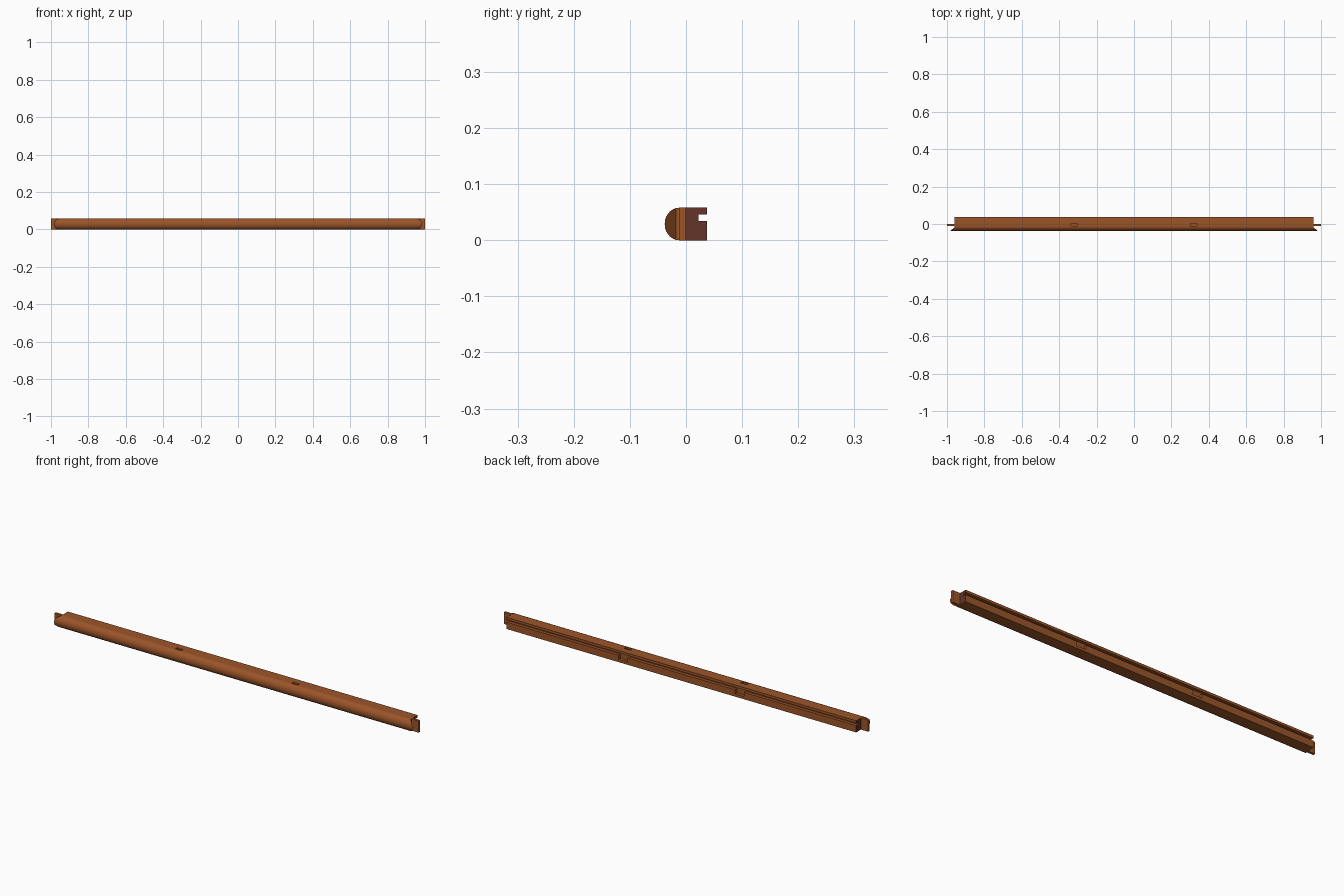
import bpy, bmesh, math

if "Cube" in bpy.data.objects:
    bpy.data.objects.remove(bpy.data.objects["Cube"])

H = 0.058            # rail height
SHOULDER = 0.96      # x of the square shoulders
MITRE_Y = -0.018     # where the mitred moulding begins


def material(name, rgb):
    m = bpy.data.materials.new(name)
    m.diffuse_color = (*rgb, 1)
    m.use_nodes = True
    m.node_tree.nodes["Principled BSDF"].inputs["Base Color"].default_value = m.diffuse_color
    return m


wood = material("warm brown wood", (0.33, 0.09, 0.022))
grain = material("dark end wood", (0.125, 0.033, 0.022))


def box(name, x0, x1, y0, y1, z0, z1):
    bpy.ops.mesh.primitive_cube_add(size=1, location=((x0 + x1) / 2, (y0 + y1) / 2, (z0 + z1) / 2))
    o = bpy.context.object
    o.name = name
    o.scale = (abs(x1 - x0), y1 - y0, z1 - z0)
    bpy.ops.object.transform_apply(location=True, rotation=False, scale=True)
    o.data.materials.append(wood)
    return o


# Rail profile (y, z): rounded nose, then square back with a panel groove
a0 = math.acos(0.006 / 0.026)
steps = 12
nose = []
for i in range(steps + 1):
    a = a0 - 2 * a0 * i / steps
    nose.append((-0.012 - 0.026 * math.cos(a), H / 2 - H / 2 * math.sin(a)))
back = [(-0.012, H), (0, H), (0.037, H), (0.037, 0.046), (0.022, 0.046),
        (0.022, 0.034), (0.037, 0.034), (0.037, 0), (0, 0), (-0.012, 0)]
profile = nose + back
n = len(profile)
k = len(nose)


def end_x(y):
    return SHOULDER + max(0, MITRE_Y - y) * 1.2


bm = bmesh.new()
ends = [[bm.verts.new((s * end_x(y), y, z)) for y, z in profile] for s in (-1, 1)]
for i in range(n):
    j = (i + 1) % n
    bm.faces.new((ends[0][i], ends[0][j], ends[1][j], ends[1][i]))
# End caps: mitred nose, front strip, dark grooved shoulder
for e in ends:
    bm.faces.new(e[:k])
    bm.faces.new([e[k - 1], e[k], e[k + 1], e[n - 2], e[n - 1], e[0]])
    f = bm.faces.new(e[k + 1:n - 1])
    f.material_index = 1
bmesh.ops.recalc_face_normals(bm, faces=bm.faces)
mesh = bpy.data.meshes.new("grooved_rail")
bm.to_mesh(mesh)
bm.free()
rail = bpy.data.objects.new("grooved_rail", mesh)
bpy.context.collection.objects.link(rail)
mesh.materials.append(wood)
mesh.materials.append(grain)

# Mortises in the top and notches in the lower back lip
for x in (-0.32, 0.32):
    cutters = [box("mortise_cutter", x - 0.017, x + 0.017, -0.010, 0.004, 0.03, H + 0.02),
               box("notch_cutter", x - 0.025, x + 0.025, 0.022, 0.06, 0.013, 0.040)]
    for c in cutters:
        c.hide_render = True
        bpy.context.view_layer.objects.active = rail
        mod = rail.modifiers.new("cut", "BOOLEAN")
        mod.operation = "DIFFERENCE"
        mod.solver = "EXACT"
        mod.object = c
        bpy.ops.object.modifier_apply(modifier=mod.name)
        bpy.data.objects.remove(c)

bpy.ops.object.select_all(action="DESELECT")
rail.select_set(True)
bpy.context.view_layer.objects.active = rail
bpy.ops.object.shade_smooth_by_angle(angle=math.radians(30))

# Tenons at both ends
for side, s in (("left", -1), ("right", 1)):
    box(side + "_tenon", s * SHOULDER, s * 1.0, -0.012, 0, 0, H)
